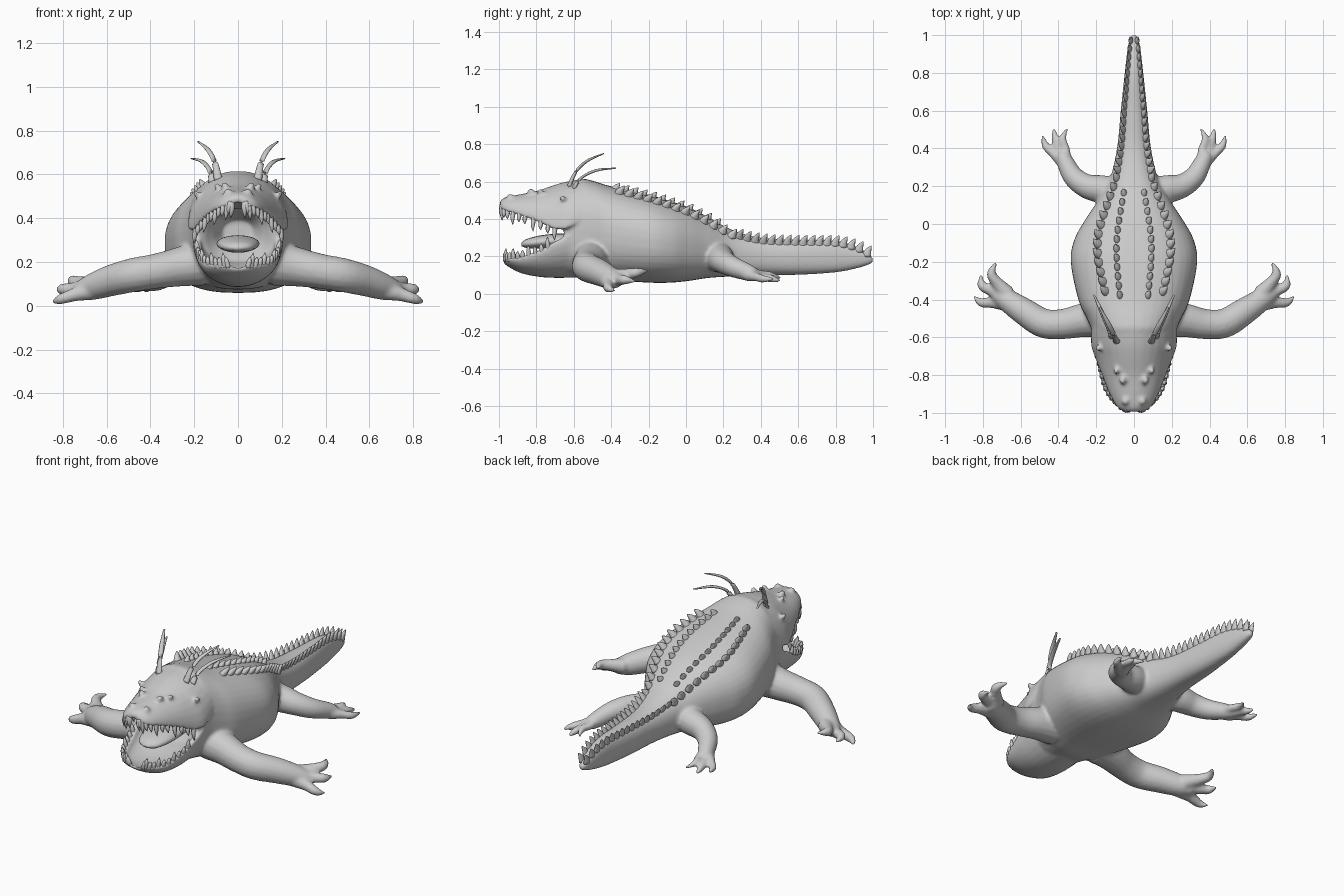
import bpy, bmesh, math
from mathutils import Vector

cube = bpy.data.objects.get("Cube")
if cube:
    bpy.data.objects.remove(cube, do_unlink=True)

clay = bpy.data.materials.new("clay grey")
clay.use_nodes = True
GREY = (0.6, 0.6, 0.6, 1)
clay.diffuse_color = GREY
clay.node_tree.nodes["Principled BSDF"].inputs["Base Color"].default_value = GREY


def spline(keys, steps):
    """Catmull-Rom resampling of a list of equal-length tuples."""
    out = []
    for i in range(len(keys) - 1):
        p = [Vector(keys[min(max(j, 0), len(keys) - 1)]) for j in range(i - 1, i + 3)]
        for s in range(steps):
            t = s / steps
            out.append(0.5 * (2 * p[1] + (p[2] - p[0]) * t
                              + (2 * p[0] - 5 * p[1] + 4 * p[2] - p[3]) * t ** 2
                              + (3 * p[1] - p[0] - 3 * p[2] + p[3]) * t ** 3))
    return out + [Vector(keys[-1])]


def loft(bm, rings):
    loops = [[bm.verts.new(p) for p in ring] for ring in rings]
    faces = [bm.faces.new(loops[0]), bm.faces.new(loops[-1])]
    n = len(loops[0])
    for a, b in zip(loops, loops[1:]):
        for i in range(n):
            j = (i + 1) % n
            faces.append(bm.faces.new((a[i], a[j], b[j], b[i])))
    bmesh.ops.recalc_face_normals(bm, faces=faces)


def ellipse(centre, u, v, sides):
    return [centre + math.cos(a) * u + math.sin(a) * v
            for a in (math.tau * k / sides for k in range(sides))]


def tube(bm, keys, sides=8, steps=4, flat=1.0):
    """Tapered tube through (x, y, z, radius) keys; flat squashes its thickness."""
    pts = spline(keys, steps)
    rings = []
    for i, p in enumerate(pts):
        way = (pts[min(i + 1, len(pts) - 1)] - pts[max(i - 1, 0)]).to_3d().normalized()
        ref = Vector((0, 1, 0)) if abs(way.z) > 0.8 else Vector((0, 0, 1))
        u = way.cross(ref).normalized()
        r = max(p[3], 0.0015)
        rings.append(ellipse(p.to_3d(), u * r, u.cross(way) * r * flat, sides))
    loft(bm, rings)


def finish(name, bm):
    mesh = bpy.data.meshes.new(name)
    bm.to_mesh(mesh)
    bm.free()
    mesh.materials.append(clay)
    for f in mesh.polygons:
        f.use_smooth = True
    obj = bpy.data.objects.new(name, mesh)
    bpy.context.collection.objects.link(obj)
    return obj


def mirrored(keys, side):
    return [(k[0] * side, *k[1:]) for k in keys]


def bend(x, e):
    return math.copysign(abs(x) ** e, x)


# Trunk keys: y, half width, bottom z, top z; the first ones sink into the throat
THROAT = [(-.5, .07, .29, .39), (-.58, .11, .24, .43), (-.635, .15, .19, .47), (-.66, .185, .14, .52)]
TRUNK = [(-.62, .207, .095, .585), (-.56, .225, .085, .615), (-.5, .25, .075, .605), (-.4, .295, .073, .575),
         (-.2, .335, .06, .53), (-.08, .315, .06, .495), (.02, .26, .07, .46),
         (.12, .195, .085, .41), (.24, .128, .093, .345), (.4, .09, .1, .3),
         (.6, .07, .102, .29), (.8, .049, .115, .285), (.92, .035, .138, .25),
         (.98, .023, .157, .21), (1.0, .01, .168, .192)]
SQUARE = 0.9
BELLY_SQUARE = 0.8


def trunk_ring(k, sides=40):
    y, w, lo, hi = k
    ring = []
    for i in range(sides):
        a = math.tau * i / sides
        e = SQUARE if i <= sides // 2 else BELLY_SQUARE
        ring.append((w * bend(math.cos(a), e), y, (lo + hi) / 2 + (hi - lo) / 2 * bend(math.sin(a), e)))
    return ring


def back_point(y, share):
    """Point on the back at y, share of the half width out from the spine."""
    line = spline(TRUNK, 8)
    i = next(i for i in range(len(line) - 1) if line[i + 1][0] >= y)
    a, b = line[i], line[i + 1]
    k = a.lerp(b, (y - a[0]) / (b[0] - a[0]))
    h = (1 - share ** (2 / SQUARE)) ** (SQUARE / 2)
    return Vector((k[1] * share, y, (k[2] + k[3]) / 2 + h * (k[3] - k[2]) / 2))


# Jaw keys: y, half width, rim z, outermost z
UPPER = [(-.995, .05, .46, .495), (-.97, .09, .445, .515), (-.9, .13, .425, .53), (-.8, .17, .39, .55),
         (-.71, .205, .35, .58), (-.64, .228, .35, .6), (-.55, .225, .4, .615)]
LOWER = [(-.975, .06, .19, .165), (-.95, .11, .19, .145), (-.88, .16, .2, .11),
         (-.78, .188, .235, .09), (-.68, .205, .29, .085), (-.56, .21, .34, .088)]


def jaw_ring(k, hollow, wall=.035, n=16):
    """Half shell whose mouth side is hollowed to a share of its depth."""
    y, w, rim, end = k
    h = end - rim
    arc = [math.pi * i / n for i in range(n + 1)]
    return ([(w * math.cos(a), y, rim + h * math.sin(a)) for a in arc]
            + [((w - wall) * math.cos(a), y, rim + h * hollow * math.sin(a)) for a in reversed(arc)])


# Limb keys: x, y, z, radius
ARM = [(.17, -.5, .195, .105), (.27, -.51, .177, .09), (.38, -.53, .157, .08), (.48, -.525, .14, .078),
       (.58, -.465, .115, .072), (.67, -.405, .085, .06), (.73, -.37, .07, .04)]
FINGERS = [[(.67, -.42, .07, .045), (.75, -.415, .05, .031), (.81, -.415, .03, .024), (.85, -.38, .015, .006)],
           [(.68, -.39, .08, .045), (.76, -.35, .075, .03), (.805, -.325, .075, .025), (.81, -.265, .065, .006)],
           [(.67, -.37, .09, .045), (.73, -.305, .105, .031), (.755, -.26, .115, .025), (.728, -.2, .125, .006)]]
LEG = [(.06, .14, .21, .085), (.16, .18, .19, .078), (.25, .2, .172, .065), (.32, .25, .145, .056),
       (.365, .33, .115, .046), (.385, .37, .1, .036)]
TOES = [[(.36, .34, .11, .032), (.362, .4, .105, .022), (.378, .45, .1, .02), (.352, .51, .085, .006)],
        [(.37, .34, .1, .032), (.405, .41, .09, .022), (.418, .46, .08, .02), (.425, .51, .07, .006)],
        [(.38, .33, .1, .034), (.43, .375, .09, .024), (.468, .415, .08, .021), (.487, .475, .08, .006)]]
# Face bumps: x, y, z, radius
BUMPS = [(.045, -.94, .51, .022), (.06, -.83, .54, .02), (.095, -.78, .54, .016), (.19, -.66, .505, .016)]

# Body: trunk, jaws and limbs fused into one skin
bm = bmesh.new()
loft(bm, [trunk_ring(k) for k in THROAT + spline(TRUNK, 6)])
for jaw, hollow in ((UPPER, .4), (LOWER, .5)):
    loft(bm, [jaw_ring(k, hollow) for k in spline(jaw, 5)])
for side in (1, -1):
    for part in [ARM, LEG] + FINGERS + TOES:
        tube(bm, mirrored(part, side), 16, 5)
    for x, y, z, r in BUMPS:
        tube(bm, [(x * side, y - r, z, .004), (x * side, y, z + .006, r), (x * side, y + r * 1.5, z, .004)], 10, 4)
body = finish("body", bm)
mod = body.modifiers.new("fuse", 'REMESH')
mod.mode = 'VOXEL'
mod.voxel_size = .009
mod.use_smooth_shade = True
mod = body.modifiers.new("soften", 'SMOOTH')
mod.iterations = 8

# Tongue, humped in the middle
bm = bmesh.new()
tube(bm, [(0, -.88, .262, .02), (0, -.85, .268, .065), (0, -.77, .278, .093), (0, -.66, .285, .098),
          (0, -.54, .28, .08)], 16, 5, .38)
finish("tongue", bm)


# Teeth along both jaw rims, splayed outwards
def teeth(name, jaw, count, tall, down):
    bm = bmesh.new()
    line = spline(jaw, 12)
    last = len(line) * 0.66
    for i in range(count):
        k = line[int(last * i / (count - 1))]
        size = tall * (1.25 if i % 3 == 1 else 0.8)
        for side in (1, -1):
            x, y, z = (k[1] - .015) * side, k[0] + .012, k[2]
            tube(bm, [(x, y, z - down * .015, .014), (x + .008 * side, y - .006, z + down * size * .5, .011),
                      (x + .012 * side, y - .004, z + down * size, .001)], 7, 3)
    finish(name, bm)


teeth("upper_teeth", UPPER, 11, .052, -1)
teeth("lower_teeth", LOWER, 11, .042, 1)
bm = bmesh.new()
for x in (-.03, .03):
    tube(bm, [(x, -.98, .47, .016), (x, -.987, .435, .013), (x * 1.1, -.98, .4, .001)], 7, 3)
finish("front_fangs", bm)


# Keeled scutes with a long base and a tip hooked backwards
def scute_row(name, start, stop, count, share_a, share_b, tall, length, width, lift):
    bm = bmesh.new()
    for i in range(count):
        t = i / (count - 1)
        y = start + (stop - start) * t
        p = back_point(y, share_a + (share_b - share_a) * t)
        out = Vector((p.x, 0, lift)).normalized()
        size = tall * (1 - .2 * t)
        along = Vector((0, length / 2, 0))
        across = Vector((out.z, 0, -out.x)) * width / 2
        profile = spline([(-.4, 0, 1), (.25, .1, .8), (.7, .3, .5), (1, .5, .1)], 2)
        for side in (1, -1):
            flip = Vector((side, 1, 1))
            loft(bm, [[q * flip for q in ellipse(p + out * size * rise + along * lean * 2, along * r, across * r, 10)]
                      for rise, lean, r in profile])
    finish(name, bm)


scute_row("outer_back_scutes", -.36, .24, 13, .5, .72, .044, .058, .042, .25)
scute_row("inner_back_scutes", -.38, .16, 12, .25, .32, .028, .05, .034, .25)
scute_row("tail_scutes", .28, .965, 17, .7, .62, .052, .05, .026, .12)

# Head feelers
FEELERS = [[(.09, -.625, .575, .02), (.105, -.59, .65, .014), (.135, -.53, .71, .013), (.182, -.44, .75, .005)],
           [(.115, -.6, .565, .019), (.13, -.56, .62, .013), (.165, -.48, .66, .012), (.212, -.375, .672, .005)]]
bm = bmesh.new()
for side in (1, -1):
    for keys in FEELERS:
        tube(bm, mirrored(keys, side), 8, 5, .6)
finish("head_feelers", bm)
